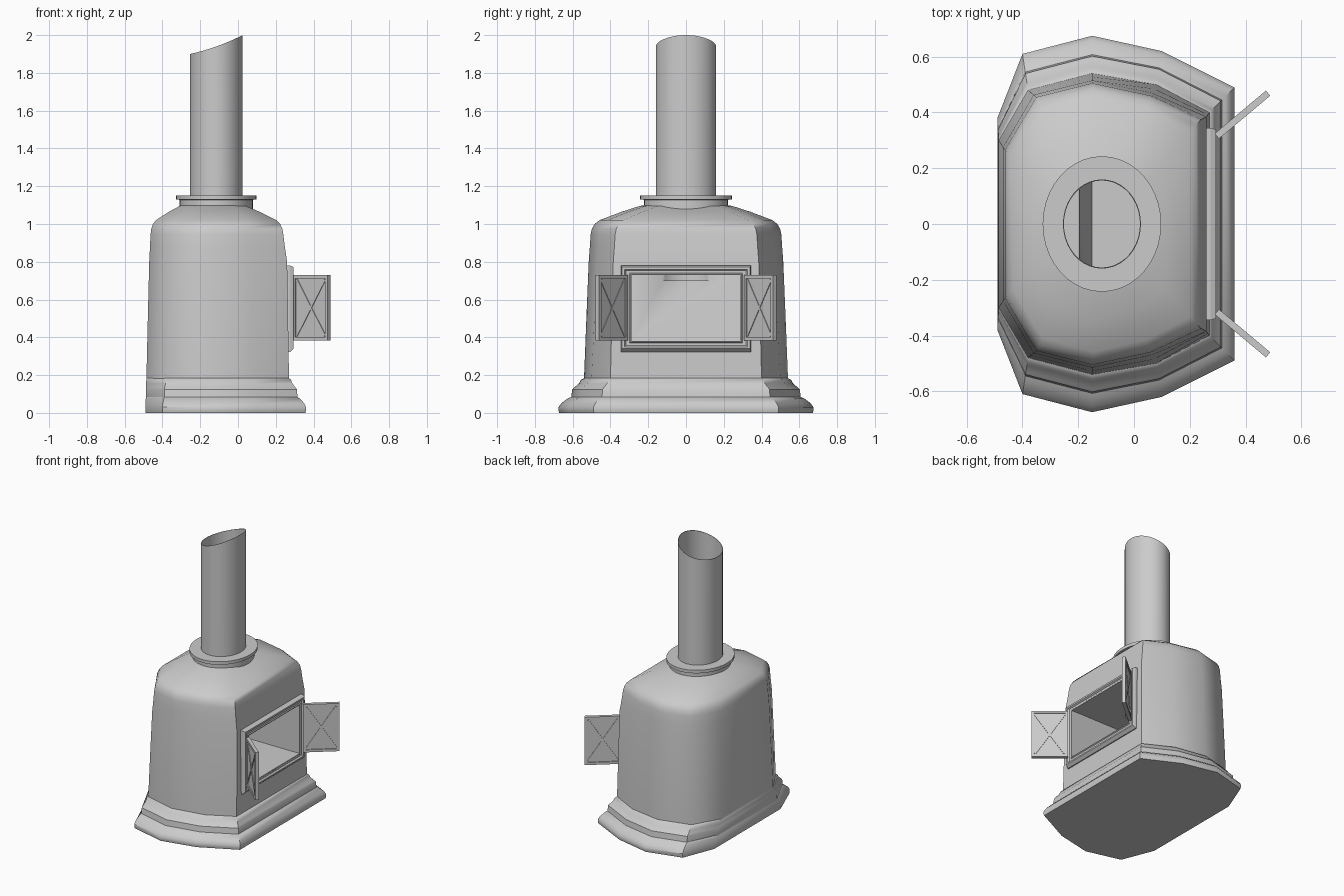
import bpy, bmesh, math
from mathutils import Matrix, Vector

if "Cube" in bpy.data.objects:
    bpy.data.objects.remove(bpy.data.objects["Cube"])


def finish(name, bm, angle=None):
    bmesh.ops.recalc_face_normals(bm, faces=bm.faces)
    me = bpy.data.meshes.new(name)
    bm.to_mesh(me)
    bm.free()
    ob = bpy.data.objects.new(name, me)
    bpy.context.collection.objects.link(ob)
    if angle:
        bpy.ops.object.select_all(action='DESELECT')
        bpy.context.view_layer.objects.active = ob
        ob.select_set(True)
        bpy.ops.object.shade_smooth_by_angle(angle=math.radians(angle))
    return ob


def loft(bm, rings, caps=True, loop=False):
    vs = [[bm.verts.new(p) for p in r] for r in rings]
    n = len(vs[0])
    pairs = list(zip(vs, vs[1:])) + ([(vs[-1], vs[0])] if loop else [])
    for a, b in pairs:
        for i in range(n):
            j = (i + 1) % n
            bm.faces.new((a[i], a[j], b[j], b[i]))
    if caps and not loop:
        bm.faces.new(vs[0])
        bm.faces.new(vs[-1])


# Half outlines, right wall round to the left wall
PLINTH = [(.36, .49), (.10, .62), (-.15, .675), (-.40, .61), (-.49, .38)]
LOW = [(.27, .40), (.08, .50), (-.15, .54), (-.38, .48), (-.485, .30)]
MID = [(.26, .385), (.065, .47), (-.15, .515), (-.36, .463), (-.47, .275)]
HIGH = [(.24, .375), (.06, .46), (-.15, .505), (-.35, .455), (-.463, .265)]
NECK = [(.03, .13), (-.03, .20), (-.12, .23), (-.22, .19), (-.30, .10)]


def outline(a, b, t, z):
    half = [(p[0] + (q[0] - p[0]) * t, p[1] + (q[1] - p[1]) * t) for p, q in zip(a, b)]
    return [(x, y, z) for x, y in half] + [(x, -y, z) for x, y in reversed(half)]


# Stepped plinth
bm = bmesh.new()
loft(bm, [outline(PLINTH, LOW, t, z) for t, z in
          [(.03, 0), (0, .012), (0, .03), (.12, .052), (.35, .075), (.50, .085),
           (.54, .125), (.62, .135), (.80, .155), (.88, .175), (1.02, .185)]])
plinth = finish("plinth", bm, 35)

# Tapered body with domed top
bm = bmesh.new()
loft(bm, [outline(LOW, LOW, 0, .10), outline(LOW, LOW, 0, .18),
          outline(LOW, MID, .5, .5), outline(MID, MID, 0, .80),
          outline(MID, HIGH, .6, .88), outline(HIGH, HIGH, 0, .945),
          outline(HIGH, NECK, .025, .975), outline(HIGH, NECK, .08, 1.0),
          outline(HIGH, NECK, .17, 1.02), outline(HIGH, NECK, .6, 1.065),
          outline(HIGH, NECK, .94, 1.095), outline(NECK, NECK, 0, 1.098)])
body = finish("stove_body", bm)

# Firebox and flue cavities
CX, SQ = -.115, .875


def ellipse(r, z, n=40):
    pts = []
    for i in range(n):
        a = 2 * math.pi * i / n
        x = r * SQ * math.cos(a)
        pts.append((CX + x, r * math.sin(a), z(x) if callable(z) else z))
    return pts


def rect(x, hy, z0, z1):
    return [(x, -hy, z0), (x, hy, z0), (x, hy, z1), (x, -hy, z1)]


bm = bmesh.new()
back = rect(-.15, .289, .379, .731)
back[2], back[3] = (-.20, .289, .731), (-.20, -.289, .731)
loft(bm, [back, rect(.4, .289, .379, .731)])
fire_cut = finish("firebox_cutter", bm)
bm = bmesh.new()
loft(bm, [ellipse(.156, .70), ellipse(.156, 1.3)])
flue_cut = finish("flue_cutter", bm)

bpy.ops.object.select_all(action='DESELECT')
bpy.context.view_layer.objects.active = body
body.select_set(True)
for cutter in (fire_cut, flue_cut):
    cutter.hide_render = True
    mod = body.modifiers.new("cut", 'BOOLEAN')
    mod.operation, mod.solver, mod.object = 'DIFFERENCE', 'EXACT', cutter
    bpy.ops.object.modifier_apply(modifier=mod.name)
    bpy.data.objects.remove(cutter)
bpy.ops.object.shade_smooth_by_angle(angle=math.radians(50))

# Flue collar
bm = bmesh.new()
loft(bm, [ellipse(r, z) for r, z in [(.158, 1.065), (.222, 1.065), (.222, 1.128),
                                     (.243, 1.130), (.243, 1.152), (.158, 1.152)]], loop=True)
finish("flue_collar", bm, 35)


# Flue pipe with slanted mouth
def mouth(x):
    t = (x + .14) / .28
    return 1.9 + .1 * (.6 * t + .4 * t * t)


bm = bmesh.new()
loft(bm, [ellipse(.160, 1.07), ellipse(.160, mouth), ellipse(.157, mouth), ellipse(.157, 1.07)], loop=True)
finish("flue_pipe", bm, 35)

# Moulded frame round the opening
bm = bmesh.new()
loft(bm, [rect(*r) for r in [(.235, .345, .322, .780), (.275, .345, .322, .780),
                             (.295, .338, .340, .772), (.295, .325, .350, .760),
                             (.285, .318, .357, .753), (.285, .300, .370, .740),
                             (.290, .295, .375, .735), (.290, .289, .380, .730),
                             (.235, .289, .380, .730)]], loop=True)
finish("door_frame", bm)


# Open doors with raised rims and crossed bars
def box(bm, centre, size, turn=0):
    m = (Matrix.Translation(centre) @ Matrix.Rotation(turn, 4, 'Y')
         @ Matrix.Diagonal((*size, 1)))
    bmesh.ops.create_cube(bm, size=1, matrix=m)


W, H, RIM = .240, .345, .018
for side, name in ((1, "door_left"), (-1, "door_right")):
    bm = bmesh.new()
    box(bm, (W / 2, 0, 0), (W - .01, .010, H - .01))
    for s in (-1, 1):
        box(bm, (W / 2, 0, s * (H - RIM) / 2), (W, .024, RIM))
        box(bm, (W / 2 + s * (W - RIM) / 2, 0, 0), (RIM, .024, H - 2 * RIM))
        iw, ih = W - 2 * RIM, H - 2 * RIM
        box(bm, (W / 2, 0, 0), (math.hypot(iw, ih) - .015, .018, .012), s * math.atan2(ih, iw))
    place = (Matrix.Translation(Vector((.297, side * .315, .557)))
             @ Matrix.Rotation(side * math.radians(40), 4, 'Z'))
    bmesh.ops.transform(bm, matrix=place, verts=bm.verts)
    finish(name, bm)
